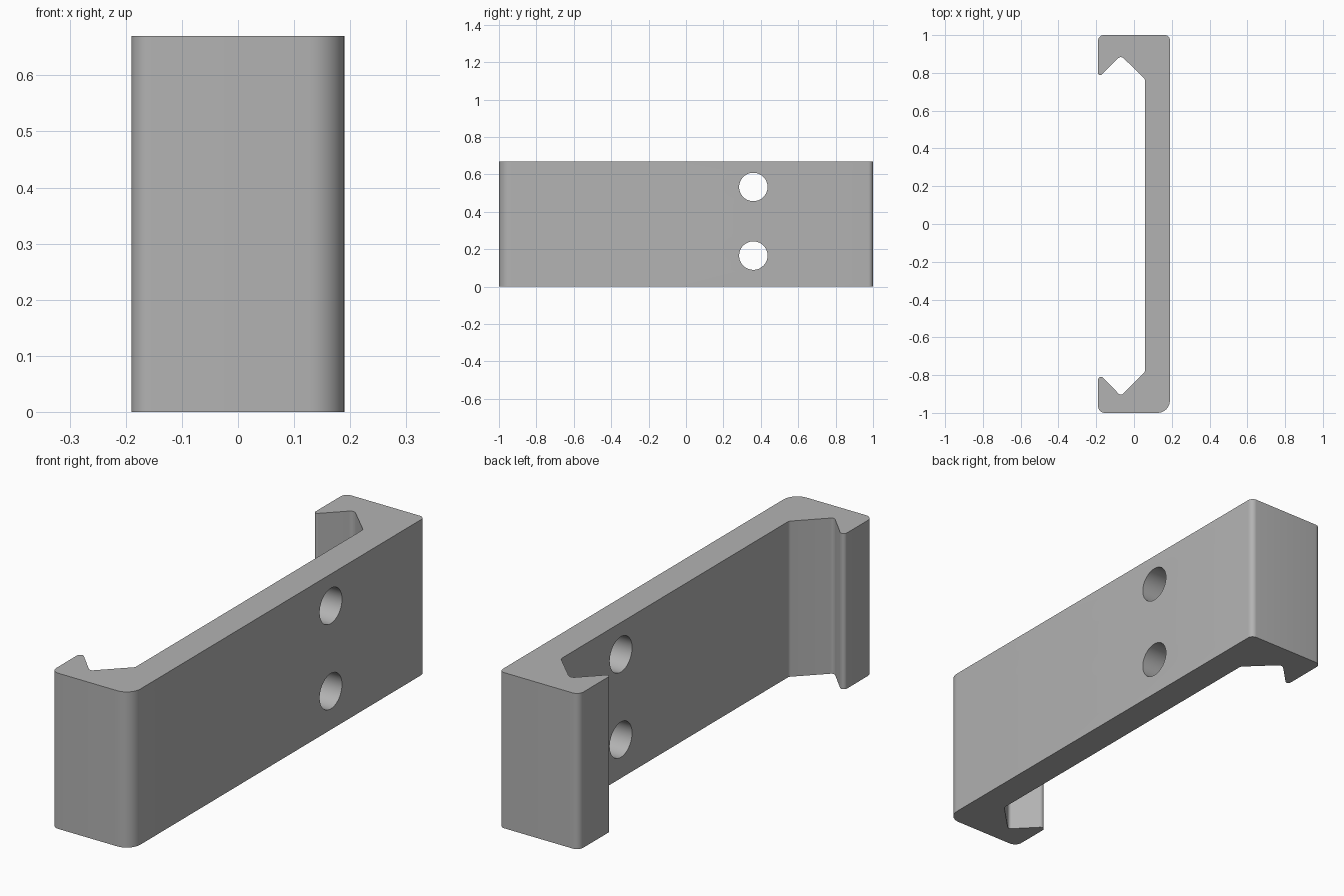
import bpy, bmesh, math
from mathutils import Vector

cube = bpy.data.objects.get("Cube")
if cube:
    bpy.data.objects.remove(cube, do_unlink=True)

HEIGHT = 0.67

# Single grey material
grey = bpy.data.materials.new("light_grey")
grey.use_nodes = True
colour = (0.45, 0.45, 0.45, 1)
grey.diffuse_color = colour
grey.node_tree.nodes["Principled BSDF"].inputs["Base Color"].default_value = colour


def fillet(corners, steps=8):
    """Round each (x, y, radius) corner of a closed outline with an arc."""
    points = []
    for i, (x, y, r) in enumerate(corners):
        p = Vector((x, y))
        a = (Vector(corners[i - 1][:2]) - p).normalized()
        b = (Vector(corners[(i + 1) % len(corners)][:2]) - p).normalized()
        half = a.angle(b) / 2
        centre = p + (a + b).normalized() * (r / math.sin(half))
        start = p + a * (r / math.tan(half)) - centre
        end = p + b * (r / math.tan(half)) - centre
        sweep = math.pi - 2 * half
        for k in range(steps + 1):
            t = k / steps
            arc = start * math.sin((1 - t) * sweep) + end * math.sin(t * sweep)
            points.append(centre + arc / math.sin(sweep))
    return points


# Bracket outline seen from above: x, y, corner radius
outline = [
    (-0.19, -1.0, 0.035), (0.19, -1.0, 0.065),
    (0.19, 1.0, 0.025), (-0.19, 1.0, 0.03),
    (-0.19, 0.772, 0.011), (-0.07, 0.892, 0.022),
    (0.058, 0.768, 0.02), (0.058, -0.782, 0.02),
    (-0.07, -0.91, 0.015), (-0.19, -0.787, 0.015),
]

# Extrude the outline into the clip bracket
bm = bmesh.new()
base = bm.faces.new([bm.verts.new((p.x, p.y, 0)) for p in fillet(outline)])
top = bmesh.ops.extrude_face_region(bm, geom=[base])
bmesh.ops.translate(bm, vec=(0, 0, HEIGHT),
                    verts=[v for v in top["geom"] if isinstance(v, bmesh.types.BMVert)])
bmesh.ops.recalc_face_normals(bm, faces=bm.faces)
mesh = bpy.data.meshes.new("clip_bracket")
bm.to_mesh(mesh)
bm.free()
mesh.materials.append(grey)
bracket = bpy.data.objects.new("clip_bracket", mesh)
bpy.context.collection.objects.link(bracket)

# Two screw holes through the back plate
for z in (0.166, 0.533):
    bpy.ops.mesh.primitive_cylinder_add(vertices=64, radius=0.076, depth=0.3,
                                        location=(0.12, 0.36, z),
                                        rotation=(0, math.pi / 2, 0))
    cutter = bpy.context.object
    cutter.name = "screw_hole_cutter"
    cutter.hide_render = True
    cutter.data.materials.append(grey)
    cut = bracket.modifiers.new("screw_hole", "BOOLEAN")
    cut.operation = "DIFFERENCE"
    cut.solver = "EXACT"
    cut.object = cutter
    bpy.context.view_layer.objects.active = bracket
    bpy.ops.object.modifier_apply(modifier=cut.name)
    bpy.data.objects.remove(cutter, do_unlink=True)

# Smooth fillets and holes, keep hard edges
bpy.ops.object.select_all(action="DESELECT")
bracket.select_set(True)
bpy.context.view_layer.objects.active = bracket
bpy.ops.object.shade_smooth_by_angle(angle=math.radians(30))
